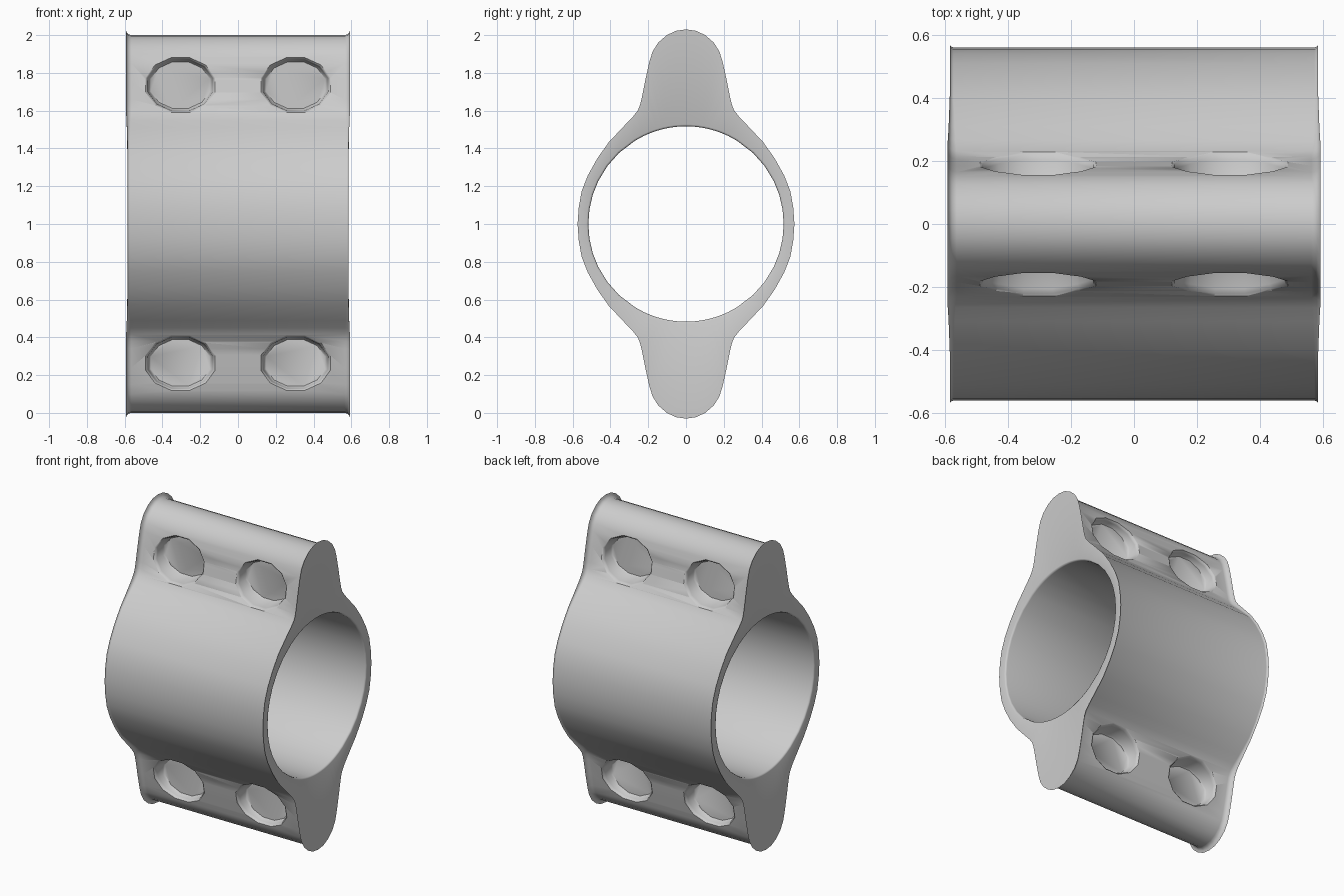
import bpy, bmesh, math
from mathutils import Vector

if "Cube" in bpy.data.objects:
    bpy.data.objects.remove(bpy.data.objects["Cube"])

R = 0.517          # bore radius
# quarter of the outer outline, as (y, z above centre), from top to side
Q = [(0, 1.0), (.045, .994), (.085, .975), (.125, .94), (.15, .90), (.165, .85), (.185, .76),
     (.205, .66), (.215, .62), (.232, .585), (.265, .55), (.31, .51), (.40, .425), (.46, .34),
     (.51, .25), (.541, .17), (.556, .085), (.562, 0)]
right = Q + [(y, -z) for y, z in Q[-2::-1]]
outline = [Vector(p) for p in right + [(-y, z) for y, z in right[-2:0:-1]]]
N = len(outline)


def surface(h):
    """Half thickness of the lug at height h above the centre."""
    for (y0, z0), (y1, z1) in zip(Q, Q[1:]):
        if z1 <= h <= z0:
            return y0 + (y1 - y0) * (z0 - h) / (z0 - z1)
    return 0.2


def make_object(name, bm):
    bmesh.ops.recalc_face_normals(bm, faces=bm.faces)
    me = bpy.data.meshes.new(name)
    bm.to_mesh(me)
    bm.free()
    ob = bpy.data.objects.new(name, me)
    bpy.context.collection.objects.link(ob)
    return ob


def bridge(bm, a, b):
    n = len(a)
    for i in range(n):
        bm.faces.new((a[i], a[(i + 1) % n], b[(i + 1) % n], b[i]))


# clamp body: closed loop of outline rings, rounded at both ends
bm = bmesh.new()


def outer_ring(side, t):
    ring = []
    for i, p in enumerate(outline):
        lug = min(1, max(0, (abs(p.y) - .45) / .15))
        d = .012 + .018 * lug
        end = .586 + .008 * lug
        tan = (outline[(i + 1) % N] - outline[i - 1]).normalized()
        q = p + Vector((tan.y, -tan.x)) * d * (1 - math.cos(t))
        ring.append(bm.verts.new((side * (end - d * (1 - math.sin(t))), q.x, q.y + 1)))
    return ring


def bore_ring(side, back, grow):
    ring = []
    for p in outline:
        q = p.normalized() * (R + grow)
        ring.append(bm.verts.new((side * (.586 - back), q.x, q.y + 1)))
    return ring


steps = [0, math.pi / 6, math.pi / 3, math.pi / 2]
# outline normals point outwards for this winding, so inset with a negated offset
outline = [Vector((-p.x, p.y)) for p in outline]
rings = [outer_ring(-1, t) for t in reversed(steps)] + [outer_ring(1, t) for t in steps]
rings += [bore_ring(1, 0, .010), bore_ring(1, .003, .003), bore_ring(1, .012, 0),
          bore_ring(-1, .012, 0), bore_ring(-1, .003, .003), bore_ring(-1, 0, .010)]
for k in range(len(rings)):
    bridge(bm, rings[k], rings[(k + 1) % len(rings)])
body = make_object("clamp_body", bm)

# cutters for the oval blind recesses, with a softened rim
bm = bmesh.new()
for sx in (-1, 1):
    for sy in (-1, 1):
        for sz in (-1, 1):
            loops = []
            for scale, depth in ((1.16, .03), (1.06, 0), (1.015, -.006), (.99, -.02), (.95, None), (.90, None)):
                loop = []
                for k in range(12):
                    a = 2 * math.pi * (k + .5) / 12
                    h = .735 + .142 * scale * math.sin(a)
                    y = surface(h) + depth if depth is not None else (.12 if scale > .92 else .11)
                    loop.append(bm.verts.new((sx * .305 + .18 * scale * math.cos(a), sy * y, 1 + sz * h)))
                loops.append(loop)
            for a, b in zip(loops, loops[1:]):
                bridge(bm, a, b)
            # outer cap pushed clear of the surface
            top = [bm.verts.new((v.co.x, sy * .4, v.co.z)) for v in loops[0]]
            bridge(bm, top, loops[0])
            bm.faces.new(top)
            bm.faces.new(loops[-1])
cutter = make_object("recess_cutter", bm)
cutter.hide_render = True

mod = body.modifiers.new("recesses", 'BOOLEAN')
mod.object = cutter
mod.operation = 'DIFFERENCE'
mod.solver = 'EXACT'
bpy.context.view_layer.objects.active = body
body.select_set(True)
bpy.ops.object.modifier_apply(modifier=mod.name)
bpy.data.objects.remove(cutter)

# one plain grey over the whole part
mat = bpy.data.materials.new("plain grey")
mat.diffuse_color = (.6, .6, .6, 1)
mat.use_nodes = True
mat.node_tree.nodes["Principled BSDF"].inputs["Base Color"].default_value = mat.diffuse_color
body.data.materials.clear()
body.data.materials.append(mat)
bpy.ops.object.shade_smooth_by_angle(angle=math.radians(50))
